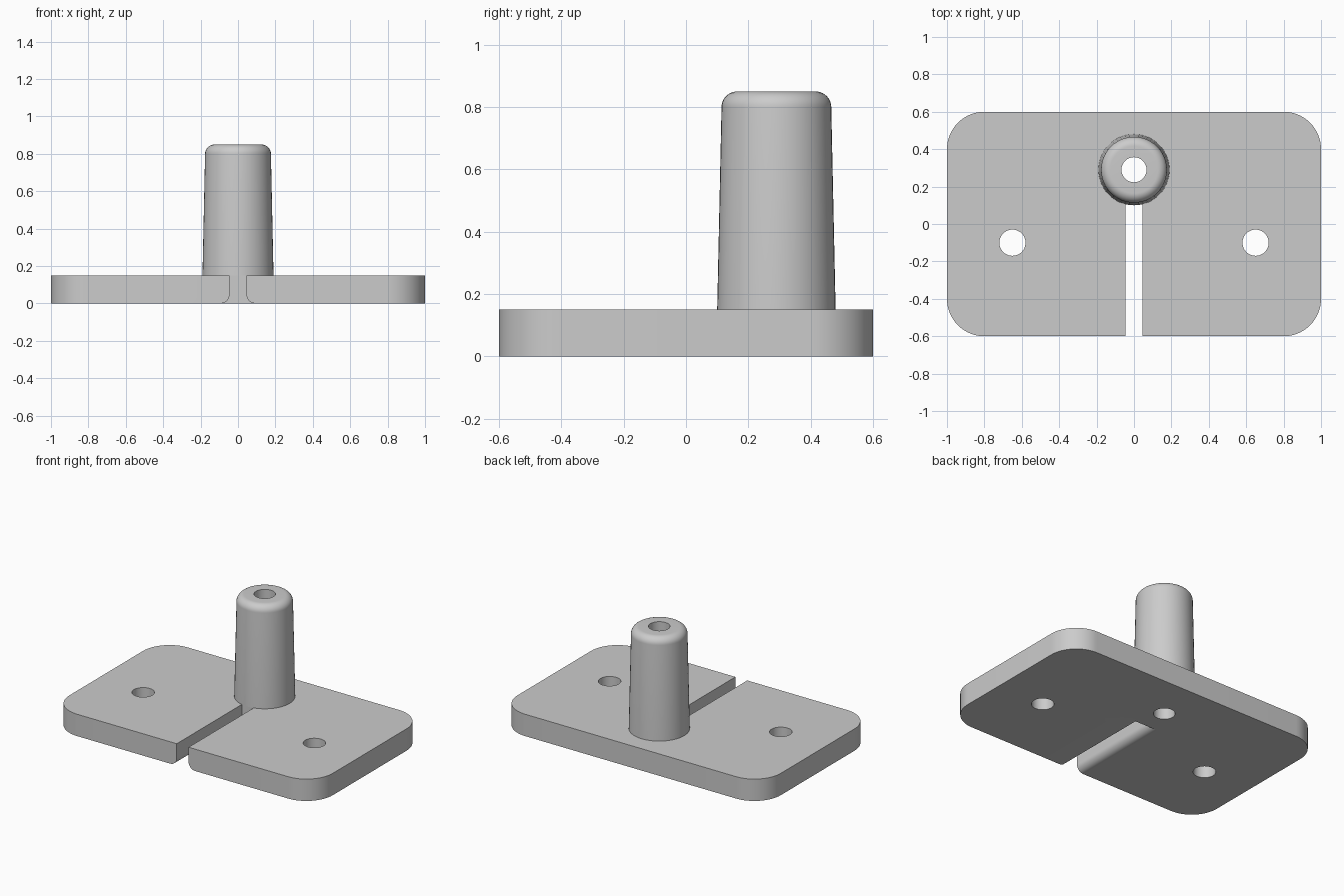
import bpy
import bmesh
from math import cos, sin, pi, radians
from mathutils import Matrix, Vector

cube = bpy.data.objects.get("Cube")
if cube:
    bpy.data.objects.remove(cube, do_unlink=True)

THICK = 0.15
POST_Y = 0.29
BORE_R = 0.067

grey = bpy.data.materials.new("plain_grey")
grey.use_nodes = True
grey.diffuse_color = (0.6, 0.6, 0.6, 1)
grey.node_tree.nodes["Principled BSDF"].inputs["Base Color"].default_value = (0.6, 0.6, 0.6, 1)


def make_object(name, bm):
    bmesh.ops.recalc_face_normals(bm, faces=bm.faces)
    mesh = bpy.data.meshes.new(name)
    bm.to_mesh(mesh)
    bm.free()
    mesh.materials.append(grey)
    obj = bpy.data.objects.new(name, mesh)
    bpy.context.collection.objects.link(obj)
    return obj


def arc(cx, cy, r, start, end, steps):
    angles = [radians(start + (end - start) * i / steps) for i in range(steps + 1)]
    return [(cx + r * cos(a), cy + r * sin(a)) for a in angles]


def prism(name, points, sweep):
    """Extrude a closed outline of 3D points along a vector."""
    bm = bmesh.new()
    face = bm.faces.new([bm.verts.new(p) for p in points])
    ext = bmesh.ops.extrude_face_region(bm, geom=[face])
    moved = [g for g in ext["geom"] if isinstance(g, bmesh.types.BMVert)]
    bmesh.ops.translate(bm, verts=moved, vec=Vector(sweep))
    return make_object(name, bm)


def cut(target, cutter):
    cutter.hide_render = True
    mod = target.modifiers.new("cut", "BOOLEAN")
    mod.operation = "DIFFERENCE"
    mod.solver = "EXACT"
    mod.object = cutter
    with bpy.context.temp_override(object=target, active_object=target):
        bpy.ops.object.modifier_apply(modifier=mod.name)
    bpy.data.objects.remove(cutter, do_unlink=True)


def smooth(obj):
    bpy.ops.object.select_all(action="DESELECT")
    obj.select_set(True)
    bpy.context.view_layer.objects.active = obj
    bpy.ops.object.shade_smooth_by_angle(angle=radians(30))


# Base plate with rounded corners
outline = []
for i, (sx, sy) in enumerate([(1, 1), (-1, 1), (-1, -1), (1, -1)]):
    outline += arc(sx * 0.8, sy * 0.4, 0.2, i * 90, i * 90 + 90, 16)
plate = prism("base_plate", [(x, y, 0) for x, y in outline], (0, 0, THICK))

# Bolt holes and the bore under the post
for x, y, r in [(-0.65, -0.1, 0.07), (0.65, -0.1, 0.07), (0, POST_Y, BORE_R)]:
    ring = arc(x, y, r, 0, 360, 48)[:-1]
    cut(plate, prism("hole_cutter", [(px, py, -0.1) for px, py in ring], (0, 0, 0.4)))

# Slot whose lower edges are rounded over
half, fillet = 0.045, 0.05
right = [(half, 0.3)] + arc(half + fillet, fillet, fillet, 180, 270, 10)
right.append((half + fillet, -0.05))
section = right + [(-x, z) for x, z in reversed(right)]
cut(plate, prism("slot_cutter", [(x, -0.7, z) for x, z in section], (0, 0.805, 0)))
smooth(plate)

# Tapered hollow post with a rounded rim
profile = [(BORE_R, THICK), (BORE_R, 0.85)]
profile += arc(0.126, 0.8, 0.05, 90, 1, 10)
profile.append((0.19, THICK))
bm = bmesh.new()
verts = [bm.verts.new((r, 0, z)) for r, z in profile]
edges = [bm.edges.new(pair) for pair in zip(verts, verts[1:])]
bmesh.ops.spin(bm, geom=verts + edges, cent=(0, 0, 0), axis=(0, 0, 1),
               angle=2 * pi, steps=48, use_merge=True)
bmesh.ops.remove_doubles(bm, verts=bm.verts, dist=0.0001)
bmesh.ops.transform(bm, matrix=Matrix.Translation((0, POST_Y, 0)), verts=bm.verts)
post = make_object("post", bm)
# Point the wall faces outward and the bore faces inward
bm = bmesh.new()
bm.from_mesh(post.data)
top = max(bm.faces, key=lambda f: f.calc_center_median().z)
if top.normal.z < 0:
    bmesh.ops.reverse_faces(bm, faces=bm.faces)
bm.to_mesh(post.data)
bm.free()
smooth(post)
